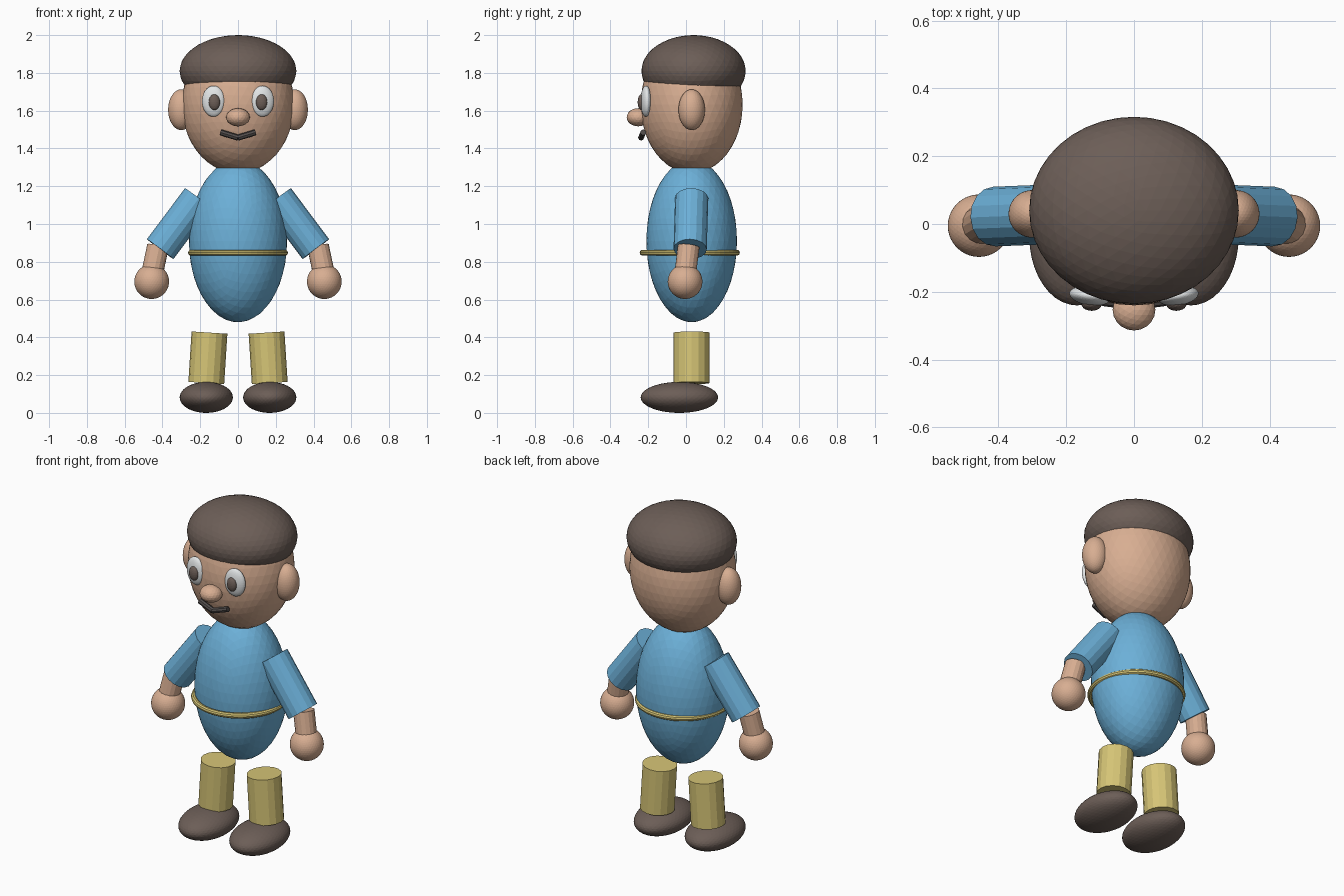
import bpy
from mathutils import Vector

if "Cube" in bpy.data.objects:
    bpy.data.objects.remove(bpy.data.objects["Cube"])


def srgb(r, g, b):
    def lin(c):
        c /= 255
        return c / 12.92 if c <= 0.04045 else ((c + 0.055) / 1.055) ** 2.4
    return (lin(r), lin(g), lin(b), 1)


def material(name, *rgb):
    m = bpy.data.materials.new(name)
    m.diffuse_color = srgb(*rgb)
    m.use_nodes = True
    m.node_tree.nodes["Principled BSDF"].inputs["Base Color"].default_value = m.diffuse_color
    return m


SKIN = material("skin", 216, 174, 146)
BLUE = material("shirt_blue", 108, 176, 216)
TAN = material("trouser_tan", 214, 197, 118)
BROWN = material("dark_brown", 108, 94, 87)
WHITE = material("eye_white", 226, 229, 230)
GREY = material("mouth_grey", 82, 77, 76)


def finish(name, mat):
    ob = bpy.context.object
    ob.name = name
    ob.data.materials.append(mat)
    return ob


def ball(name, mat, centre, radii, rot=(0, 0, 0), detail=4):
    bpy.ops.mesh.primitive_ico_sphere_add(subdivisions=detail, radius=1, location=centre, rotation=rot)
    bpy.context.object.scale = radii
    return finish(name, mat)


def rod(name, mat, a, b, radius, sides=16):
    a, b = Vector(a), Vector(b)
    d = b - a
    bpy.ops.mesh.primitive_cylinder_add(vertices=sides, radius=radius, depth=d.length,
                                        location=(a + b) / 2,
                                        rotation=d.to_track_quat('Z', 'Y').to_euler())
    return finish(name, mat)


# Torso with belt
ball("torso", BLUE, (0, 0.03, 0.91), (0.26, 0.24, 0.43))
bpy.ops.mesh.primitive_torus_add(location=(0, 0.02, 0.848), major_radius=0.249, minor_radius=0.016,
                                 major_segments=48, minor_segments=10)
finish("belt", TAN)

# Head, cap and nose
ball("head", SKIN, (0, 0.03, 1.632), (0.297, 0.27, 0.363))
ball("cap", BROWN, (0, 0.04, 1.81), (0.309, 0.276, 0.19))
ball("nose", SKIN, (0, -0.253, 1.565), (0.063, 0.061, 0.048), detail=3)

# Paired parts, s is the side
for s, side in ((-1, "left"), (1, "right")):
    # Face
    ball(side + "_ear", SKIN, (s * 0.3, 0.03, 1.605), (0.07, 0.07, 0.108))
    ball(side + "_eye", WHITE, (s * 0.13, -0.212, 1.65), (0.061, 0.028, 0.082), (0, 0, s * 0.15))
    ball(side + "_pupil", BROWN, (s * 0.125, -0.236, 1.645), (0.03, 0.02, 0.042), detail=3)
    rod(side + "_mouth_half", GREY, (0, -0.238, 1.457), (s * 0.092, -0.226, 1.485), 0.016, 8)

    # Arm
    rod(side + "_sleeve", BLUE, (s * 0.21, 0.03, 1.137), (s * 0.412, 0.022, 0.867), 0.088)
    rod(side + "_forearm", SKIN, (s * 0.424, 0.014, 0.882), (s * 0.458, -0.006, 0.72), 0.058)
    ball(side + "_hand", SKIN, (s * 0.457, -0.005, 0.695), (0.092, 0.092, 0.092))

    # Leg and shoe
    rod(side + "_leg", TAN, (s * 0.151, 0.03, 0.425), (s * 0.168, 0.03, 0.158), 0.095)
    ball(side + "_shoe", BROWN, (s * 0.168, -0.035, 0.082), (0.141, 0.205, 0.082))
